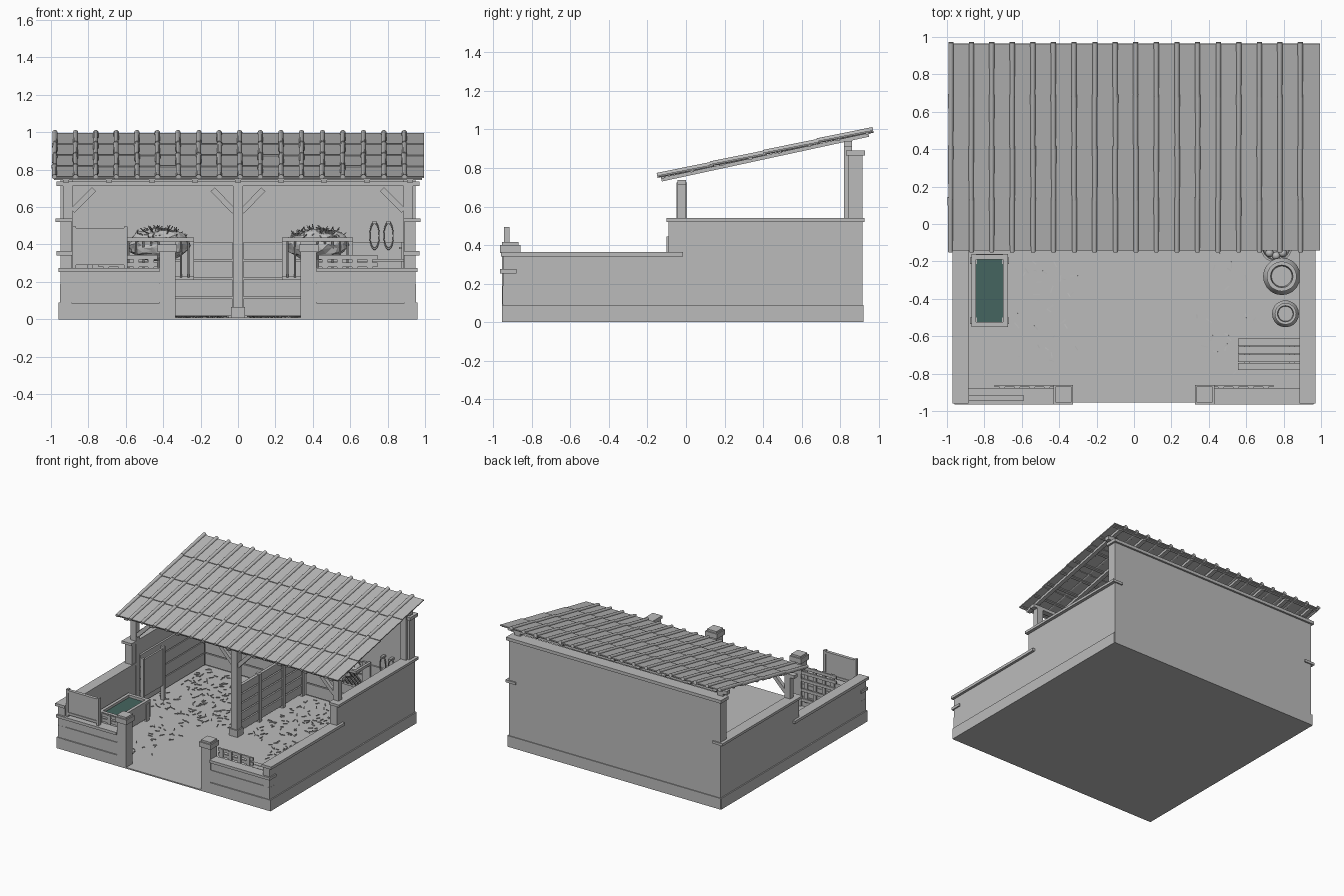
import bpy, bmesh, math, random
from mathutils import Matrix, Vector

random.seed(4)
cube = bpy.data.objects.get("Cube")
if cube:
    bpy.data.objects.remove(cube)


def material(name, rgb):
    m = bpy.data.materials.new(name)
    m.use_nodes = True
    m.diffuse_color = (*rgb, 1)
    m.node_tree.nodes["Principled BSDF"].inputs["Base Color"].default_value = (*rgb, 1)
    return m


GREY = material("plain grey", (0.5, 0.5, 0.5))
WATER = material("water green", (0.06, 0.13, 0.115))


class Part:
    """Collects simple solids into one named mesh."""

    def __init__(self, name, mat=GREY):
        self.name, self.mat, self.bm = name, mat, bmesh.new()

    def box(self, x, y, z, m=Matrix()):
        size = Matrix.Diagonal((abs(x[1] - x[0]), y[1] - y[0], z[1] - z[0], 1))
        mid = Vector((sum(x) / 2, sum(y) / 2, sum(z) / 2))
        bmesh.ops.create_cube(self.bm, size=1, matrix=m @ Matrix.Translation(mid) @ size)
        return self

    def bar(self, a, b, w, d):
        a, b = Vector(a), Vector(b)
        turn = (b - a).to_track_quat('Z', 'Y').to_matrix().to_4x4()
        size = Matrix.Diagonal((w, d, (b - a).length, 1))
        bmesh.ops.create_cube(self.bm, size=1, matrix=Matrix.Translation((a + b) / 2) @ turn @ size)
        return self

    def lathe(self, profile, at, sides=20):
        rings = []
        for r, z in profile:
            rings.append([self.bm.verts.new((at[0] + r * math.cos(math.tau * i / sides),
                                             at[1] + r * math.sin(math.tau * i / sides), at[2] + z))
                          for i in range(sides)])
        for lo, hi in zip(rings, rings[1:]):
            for i in range(sides):
                j = (i + 1) % sides
                self.bm.faces.new((lo[i], lo[j], hi[j], hi[i]))
        self.bm.faces.new(rings[0][::-1])
        self.bm.faces.new(rings[-1])
        return self

    def done(self, smooth=False):
        me = bpy.data.meshes.new(self.name)
        self.bm.to_mesh(me)
        self.bm.free()
        me.materials.append(self.mat)
        ob = bpy.data.objects.new(self.name, me)
        bpy.context.scene.collection.objects.link(ob)
        if smooth:
            bpy.ops.object.select_all(action='DESELECT')
            ob.select_set(True)
            bpy.context.view_layer.objects.active = ob
            bpy.ops.object.shade_smooth_by_angle(angle=math.radians(40))
        return ob


# Ground slab and back wall
Part("floor").box((-.955, .955), (-.955, .915), (0, .01)).done()
Part("back_wall").box((-.95, .95), (.84, .915), (0, .87)).box((-.957, .957), (.84, .922), (0, .09)).done()
Part("back_wall_cap").box((-.965, .965), (.83, .93), (.865, .89)).done()

# Side walls, front walls and gate pillars on both sides
for s, side in ((-1, "right"), (1, "left")):
    def sx(a, b):
        return tuple(sorted((s * a, s * b)))
    wall = Part(side + "_side_wall")
    wall.box(sx(.89, .95), (-.09, .9), (0, .52)).box(sx(.89, .95), (-.95, -.09), (0, .345))
    wall.box(sx(.89, .96), (-.955, .915), (0, .09)).done()
    cap = Part(side + "_side_cap")
    cap.box(sx(.885, .975), (-.1, .925), (.52, .54)).box(sx(.885, .97), (-.96, -.015), (.342, .364)).done()

    front = Part(side + "_front_wall")
    for i, (z0, z1) in enumerate(((0, .088), (.092, .188), (.192, .255))):
        front.box(sx(.42, .955 - i * .004), (-.955 + i * .004, -.885), (z0, z1))
    front.box(sx(.42, .94), (-.945, -.89), (0, .255)).done()
    Part(side + "_front_cap").box(sx(.42, .96), (-.965, -.88), (.253, .275)).done()

    pillar = Part(side + "_gate_pillar")
    pillar.box(sx(.335, .42), (-.955, -.872), (0, .37)).box(sx(.325, .43), (-.965, -.86), (.36, .4))
    pillar.box(sx(.335, .42), (-.955, -.87), (.4, .415)).done()

    # Gate leaf folded back behind the front wall
    gate = Part(side + "_gate")
    for z in (.06, .14, .22, .28, .32):
        gate.box(sx(.43, .745), (-.872, -.86), (z, z + .024))
    for x in (.45, .53, .61, .69):
        gate.box(sx(x, x + .03), (-.88, -.87), (.05, .345))
    gate.done()

    # Roof posts and their braces
    posts = Part(side + "_posts")
    posts.box(sx(.885, .935), (-.045, .0), (.0, .725)).box(sx(.885, .935), (.82, .862), (.0, .945))
    posts.bar((s * .885, -.022, .58), (s * .77, -.022, .695), .03, .03)
    posts.bar((s * .02, -.022, .575), (s * .135, -.022, .695), .03, .03).done()

    # Boards lining the stall
    lining = Part(side + "_stall_boards")
    for i in range(4):
        lining.box(sx(.875, .892), (.0, .82), (.02 + i * .1, .112 + i * .1))
        lining.box(sx(.03, .875), (.828, .842), (.02 + i * .1, .112 + i * .1))
    lining.done()

    # Hay rack on the back wall with a heap of hay
    cx = s * .425
    rack = Part(side + "_hay_rack")
    rack.box((cx - .19, cx + .19), (.635, .655), (.415, .437))
    rack.box((cx - .19, cx + .19), (.8, .825), (.21, .23))
    for e in (-1, 1):
        rack.box(sorted((cx + e * .17, cx + e * .19)), (.64, .83), (.415, .437))
        rack.box(sorted((cx + e * .12, cx + e * .19)), (.815, .83), (.21, .43))
    for i in range(9):
        x = cx - .16 + i * .04
        rack.bar((x, .645, .42), (x, .81, .22), .012, .012)
    rack.done()
    hay = Part(side + "_hay")
    bmesh.ops.create_icosphere(hay.bm, subdivisions=3, radius=1, matrix=Matrix.Translation(
        (cx, .735, .4)) @ Matrix.Diagonal((.165, .085, .085, 1)))
    for v in hay.bm.verts:
        v.co += Vector([random.uniform(-.008, .008) for _ in range(3)])
    for _ in range(110):
        a, r = random.uniform(0, math.tau), math.sqrt(random.random())
        p = Vector((cx + .155 * r * math.cos(a), .735 + .08 * r * math.sin(a), .4 + .085 * math.sqrt(1 - r * r)))
        d = Vector([random.uniform(-1, 1) for _ in range(3)]) * .025
        hay.bar(p - d, p + d, .005, .003)
    hay.done()

    # Loose straw, thickest under the roof
    straw = Part(side + "_straw")
    for _ in range(230):
        y = random.uniform(.0, .8) if random.random() < .84 else random.uniform(-.8, .0)
        x = s * (random.uniform(.06, .85) if y > 0 else random.uniform(.3, .66))
        a = random.uniform(0, math.tau)
        d = Vector((math.cos(a), math.sin(a), 0)) * random.uniform(.01, .02)
        straw.bar(Vector((x, y, .013)) - d, Vector((x, y, .015)) + d, .006, .005)
    straw.done()

# Centre post, partition and beams
Part("centre_post").box((-.028, .028), (-.05, .005), (0, .725)).box((-.037, .037), (-.06, .015), (0, .065)).done()
partition = Part("partition")
for i in range(5):
    partition.box((-.012, .012), (0, .835), (.03 + i * .075, .095 + i * .075))
for y in (.25, .55, .8):
    partition.box((-.02, .02), (y, y + .03), (.01, .4))
partition.done()
Part("roof_beams").box((-.97, .97), (-.045, 0), (.712, .738)).box((-.97, .97), (.82, .862), (.91, .94)).done()

# Roof: rafters, battens, lapped sheets and round cover strips
SLOPE = Matrix.Translation((0, -.135, .728)) @ Matrix.Rotation(math.atan(.216), 4, 'X')
LENGTH, COURSES = 1.13, 4
frame = Part("roof_frame")
for i in range(9):
    x = -.92 + i * .23
    frame.box((x - .016, x + .016), (.01, LENGTH - .02), (0, .02), SLOPE)
for i in range(8):
    frame.box((-.985, .985), (.01 + i * .155, .03 + i * .155), (.014, .024), SLOPE)
frame.done()
sheets, strips = Part("roof_sheets"), Part("roof_strips")
step = LENGTH / COURSES
for c in range(COURSES):
    lap = SLOPE @ Matrix.Translation((0, c * step, .022)) @ Matrix.Rotation(-.02, 4, 'X')
    for i in range(18):
        x = -.98 + i * .11
        j = random.uniform(0, .012)
        sheets.box((x, min(x + .109, .995)), (-j if c else 0, step), (.005, .013), lap)
        tube = lap @ Matrix.Translation((x + random.uniform(-.002, .002), step / 2, .014)) @ Matrix.Rotation(
            math.pi / 2, 4, 'X')
        bmesh.ops.create_cone(strips.bm, cap_ends=True, segments=10, radius1=.015, radius2=.013,
                              depth=step + .015, matrix=tube)
sheets.done()
strips.done(True)

# Water trough
trough = Part("trough").box((-.87, -.675), (-.55, -.16), (.03, .06))
for x in (-.87, -.7):
    trough.box((x, x + .025), (-.55, -.16), (.03, .17))
    for y in (-.535, -.215):
        trough.box((x - .006, x + .031), (y, y + .035), (.01, .15))
for y in (-.55, -.19):
    trough.box((-.87, -.675), (y, y + .027), (.03, .17))
trough.done()
Part("trough_water", WATER).box((-.847, -.698), (-.525, -.188), (.06, .15)).done()

# Standing board behind the trough
board = Part("standing_board").box((-.8, -.785), (-.1, .18), (.13, .43))
for y in (-.1, .16):
    board.box((-.807, -.778), (y, y + .02), (.01, .445))
board.done()

# Blank framed panel on the front wall
panel = Part("front_panel").box((-.875, -.605), (-.937, -.922), (.3, .475))
for x in (-.885, -.61):
    panel.box((x, x + .02), (-.945, -.915), (.27, .495))
panel.box((-.885, -.59), (-.943, -.917), (.47, .488)).box((-.885, -.59), (-.943, -.917), (.29, .31)).done()

# Slatted bench
bench = Part("bench")
for i in range(4):
    bench.box((.555, .89), (-.78 + i * .043, -.742 + i * .043), (.15, .17))
for x in (.59, .83):
    bench.box((x, x + .03), (-.77, -.62), (.01, .15))
bench.done()

# Churns and a basket of feed
for name, at, r, h in (("large_churn", (.79, -.28, .01), .1, .22), ("small_churn", (.81, -.48, .01), .072, .16)):
    Part(name).lathe([(r * .9, 0), (r, .03), (r, h * .65), (r * .65, h * .85), (r * .8, h),
                      (r * .6, h), (r * .55, h * .85)], at).done(True)
basket = Part("feed_basket").lathe([(.06, 0), (.085, .12), (.075, .12), (.07, .1)], (.76, -.12, .01))
for i in range(9):
    a = i * math.tau / 8
    r = .05 if i < 8 else 0
    bmesh.ops.create_icosphere(basket.bm, subdivisions=2, radius=.022, matrix=Matrix.Translation(
        (.76 + r * math.cos(a), -.12 + r * math.sin(a), .12)))
basket.done(True)

# Hanging rope loops and pegs
for i, x in enumerate((.73, .805)):
    bpy.ops.mesh.primitive_torus_add(major_segments=24, minor_segments=6, major_radius=.07, minor_radius=.007,
                                     location=(x, .815, .447), rotation=(math.pi / 2, 0, 0))
    loop = bpy.context.object
    loop.name = "rope_loop_" + str(i + 1)
    loop.scale = (.36, 1, 1)
    loop.data.materials.append(GREY)
    bpy.ops.object.shade_smooth_by_angle()
Part("wall_pegs").box((.72, .74), (.79, .84), (.51, .525)).box((.795, .815), (.79, .84), (.51, .525)).box(
    (.86, .885), (.79, .84), (.375, .387)).done()
